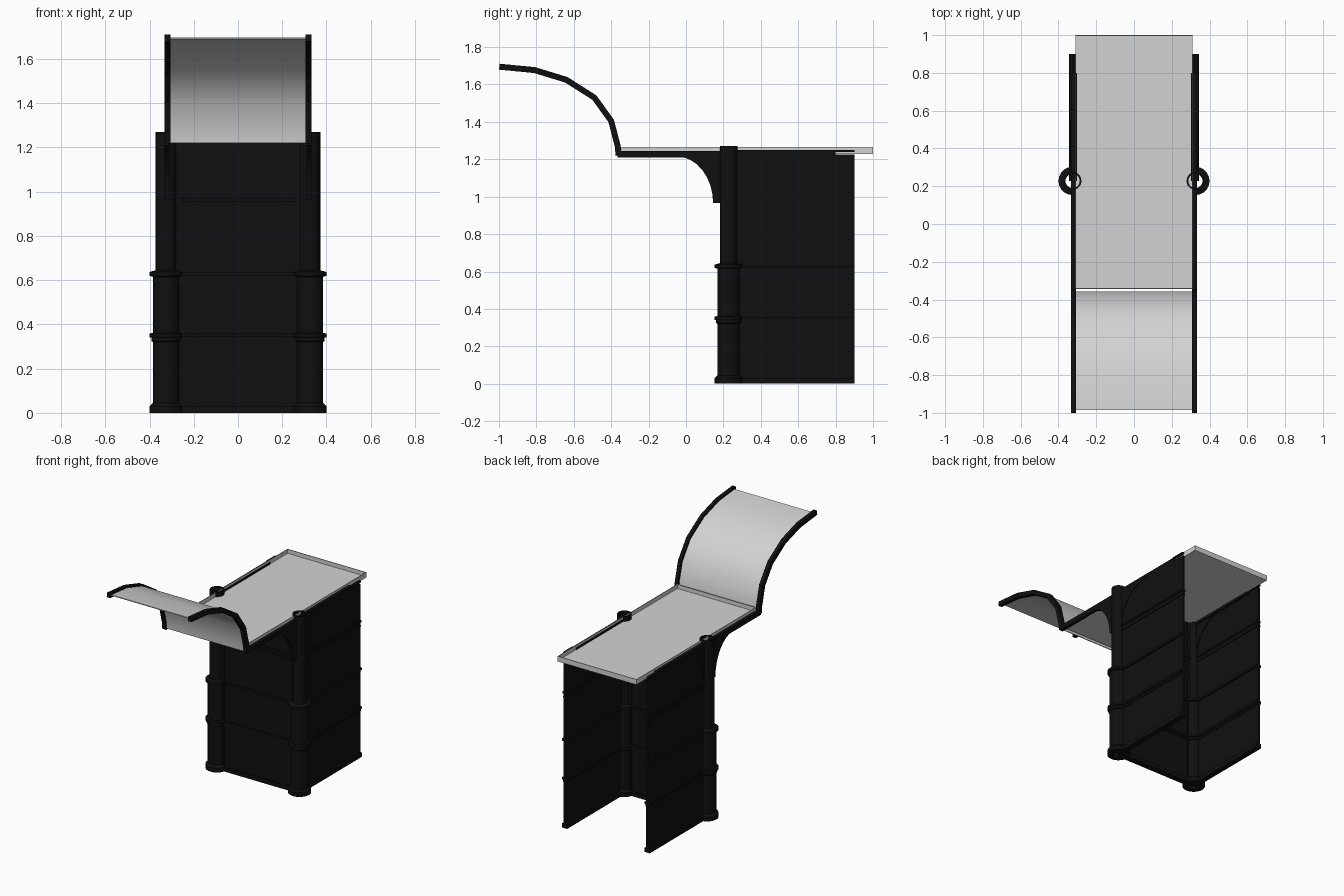
import bpy, bmesh, math
from mathutils import Vector, Matrix

cube = bpy.data.objects.get("Cube")
if cube:
    bpy.data.objects.remove(cube, do_unlink=True)


def material(name, value):
    m = bpy.data.materials.new(name)
    m.use_nodes = True
    col = (value, value, value, 1)
    m.diffuse_color = col
    m.node_tree.nodes["Principled BSDF"].inputs["Base Color"].default_value = col
    return m


BLACK = material("black iron", 0.005)
GREY = material("light grey sheet", 0.65)


def finish(bm, name, mat, smooth=False):
    bmesh.ops.recalc_face_normals(bm, faces=bm.faces)
    me = bpy.data.meshes.new(name)
    bm.to_mesh(me)
    bm.free()
    ob = bpy.data.objects.new(name, me)
    bpy.context.collection.objects.link(ob)
    me.materials.append(mat)
    if smooth:
        bpy.ops.object.select_all(action='DESELECT')
        ob.select_set(True)
        bpy.context.view_layer.objects.active = ob
        bpy.ops.object.shade_smooth_by_angle(angle=math.radians(35))
    return ob


def box(name, x, y, z, mat=BLACK):
    bm = bmesh.new()
    bmesh.ops.create_cube(bm, size=1)
    for v in bm.verts:
        for i, (a, b) in enumerate((x, y, z)):
            v.co[i] = a if v.co[i] < 0 else b
    return finish(bm, name, mat)


def plate(name, profile, x0, x1, mat=BLACK, smooth=False):
    """Extrude a side profile of (y, z) points from x0 to x1."""
    bm = bmesh.new()
    face = bm.faces.new([bm.verts.new((x0, y, z)) for y, z in profile])
    new = bmesh.ops.extrude_face_region(bm, geom=[face])["geom"]
    bmesh.ops.translate(bm, vec=(x1 - x0, 0, 0),
                        verts=[g for g in new if isinstance(g, bmesh.types.BMVert)])
    return finish(bm, name, mat, smooth)


def strip(path, width):
    """Outline of a band of constant width that follows a path."""
    pts = [Vector(p) for p in path]
    left, right = [], []
    for i, p in enumerate(pts):
        t = (pts[min(i + 1, len(pts) - 1)] - pts[max(i - 1, 0)]).normalized()
        n = Vector((-t.y, t.x)) * width / 2
        left.append(p + n)
        right.append(p - n)
    return left + right[::-1]


def spandrel(y_in, y_out, z_low, z_high, steps=8):
    """Corner at (y_in, z_high) bounded by a concave quarter arc."""
    pts = [(y_in, z_high)]
    for i in range(steps + 1):
        a = math.pi / 2 * i / steps
        pts.append((y_out + (y_in - y_out) * math.cos(a),
                    z_low + (z_high - z_low) * math.sin(a)))
    return pts


# Hollow column with stepped rings
COLUMN = [(.038, 0), (.075, 0), (.075, .03), (.06, .045), (.06, .32), (.067, .325),
          (.067, .34), (.075, .342), (.075, .358), (.06, .362), (.06, .615),
          (.075, .62), (.075, .637), (.047, .645), (.047, 1.27), (.038, 1.27)]


def column(name, x, y, segments=20):
    bm = bmesh.new()
    verts = [bm.verts.new((r, 0, z)) for r, z in COLUMN]
    edges = [bm.edges.new((a, b)) for a, b in zip(verts, verts[1:] + verts[:1])]
    bmesh.ops.spin(bm, geom=verts + edges, cent=(0, 0, 0), axis=(0, 0, 1),
                   angle=math.tau, steps=segments)
    bmesh.ops.remove_doubles(bm, verts=bm.verts, dist=1e-4)
    bmesh.ops.transform(bm, matrix=Matrix.Translation((x, y, 0)), verts=bm.verts)
    return finish(bm, name, BLACK, True)


CURVE = [(-.36, 1.22), (-.365, 1.27), (-.40, 1.405), (-.49, 1.53),
         (-.64, 1.625), (-.81, 1.677), (-.998, 1.695)]
BANDS = [(0, .03, .012), (.325, .34, .006), (.342, .358, .012),
         (.618, .634, .012), (.925, .935, .005), (.955, .97, .008)]
COL_Y = .228

# Both flanks
for side, label in ((1, "left"), (-1, "right")):
    def sx(a, b):
        return tuple(sorted((a * side, b * side)))

    column(label + "_column", .325 * side, COL_Y)
    box(label + "_wall", sx(.317, .333), (COL_Y, .9), (0, 1.225))
    for z0, z1, out in BANDS:
        box(label + "_wall_moulding", sx(.317 - out, .333 + out), (COL_Y, .9), (z0, z1))
    plate(label + "_wall_spandrel", spandrel(.27, .54, .97, 1.222),
          *sx(.312, .338))
    plate(label + "_bracket", [(COL_Y, .965), (COL_Y, 1.215)]
          + spandrel(.145, -.05, .965, 1.215)[1:][::-1][:-1] + [(.145, .965)],
          *sx(.31, .333))
    box(label + "_front_rail", sx(.31, .333), (-.365, COL_Y), (1.21, 1.245))
    box(label + "_back_rail", sx(.303, .333), (COL_Y, .8), (1.21, 1.25))
    box(label + "_rail_tip", sx(.323, .338), (.8, .9), (1.238, 1.25))
    plate(label + "_canopy_rib", strip(CURVE, .032), *sx(.306, .333))
    # Tray side rim
    box(label + "_tray_rim", sx(.306, .311), (-.345, 1), (1.23, 1.265), GREY)

# Front wall with mouldings and edge pilasters
box("front_wall", (-.32, .32), (COL_Y - .01, COL_Y + .01), (0, 1.225))
for z0, z1, out in BANDS:
    box("front_moulding", (-.3, .3), (COL_Y - .01 - out, COL_Y + .01 + out), (z0, z1))
for side in (1, -1):
    box("front_pilaster", tuple(sorted((.26 * side, .31 * side))),
        (COL_Y - .015, COL_Y + .015), (0, 1.222))

# Shallow tray deck
box("tray_floor", (-.31, .31), (-.345, 1), (1.228, 1.236), GREY)
for name, y in (("tray_front_rim", -.345), ("tray_back_rim", .995)):
    box(name, (-.311, .311), (y, y + .005), (1.23, 1.265), GREY)

# Curved canopy sheet between the ribs
sheet = CURVE[:-1] + [(-.985, 1.694)]
plate("canopy_sheet", strip(sheet, .006), -.31, .31, GREY, True)
